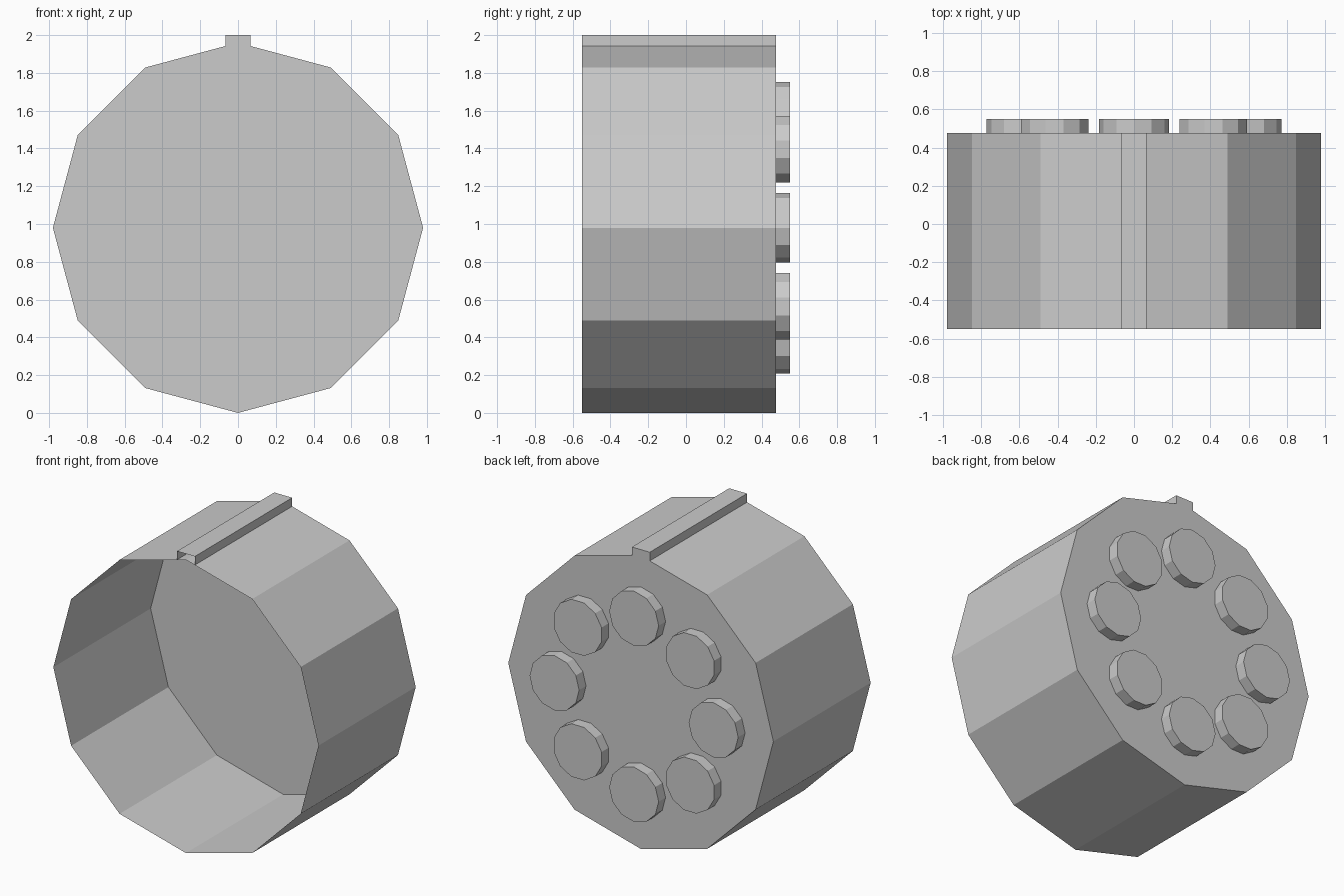
import bpy, bmesh
from math import sin, cos, pi

if "Cube" in bpy.data.objects:
    bpy.data.objects.remove(bpy.data.objects["Cube"])

R, CZ = 0.98, 0.98                 # drum radius and axis height
FRONT, BACK, TIP = -0.55, 0.477, 0.55


def ring(radius, cx, cz, turn=0.0, sides=12):
    return [(cx + radius * sin(turn + 2 * pi * i / sides),
             cz + radius * cos(turn + 2 * pi * i / sides)) for i in range(sides)]


def extrude_y(name, profile, y0, y1, closed=True):
    """Thin skin swept along y, open at y0 and capped at y1."""
    bm = bmesh.new()
    a = [bm.verts.new((x, y0, z)) for x, z in profile]
    b = [bm.verts.new((x, y1, z)) for x, z in profile]
    n = len(profile)
    for i in range(n if closed else n - 1):
        j = (i + 1) % n
        bm.faces.new((a[i], b[i], b[j], a[j]))
    bm.faces.new(b[::-1])
    mesh = bpy.data.meshes.new(name)
    bm.to_mesh(mesh)
    bm.free()
    ob = bpy.data.objects.new(name, mesh)
    bpy.context.collection.objects.link(ob)
    return ob


# Twelve-sided drum, open at the front
extrude_y("drum", ring(R, 0, CZ), FRONT, BACK)

# Raised key along the top ridge, following the ridge underneath
w = 0.066
foot = CZ + R - w * math_tan if (math_tan := sin(pi / 12) / cos(pi / 12)) is None else CZ + R - w * sin(pi / 12) / cos(pi / 12)
key_profile = [(-w, foot), (-w, 2.0), (w, 2.0), (w, foot), (0, CZ + R)]
key = extrude_y("top_key", key_profile[:4], FRONT, BACK, closed=False)

# Eight round studs on the back, each turned with its place on the circle
for k in range(8):
    t = k * pi / 4
    extrude_y(f"stud_{k + 1}", ring(0.183, 0.588 * sin(t), CZ + 0.588 * cos(t), t),
              BACK, TIP)
